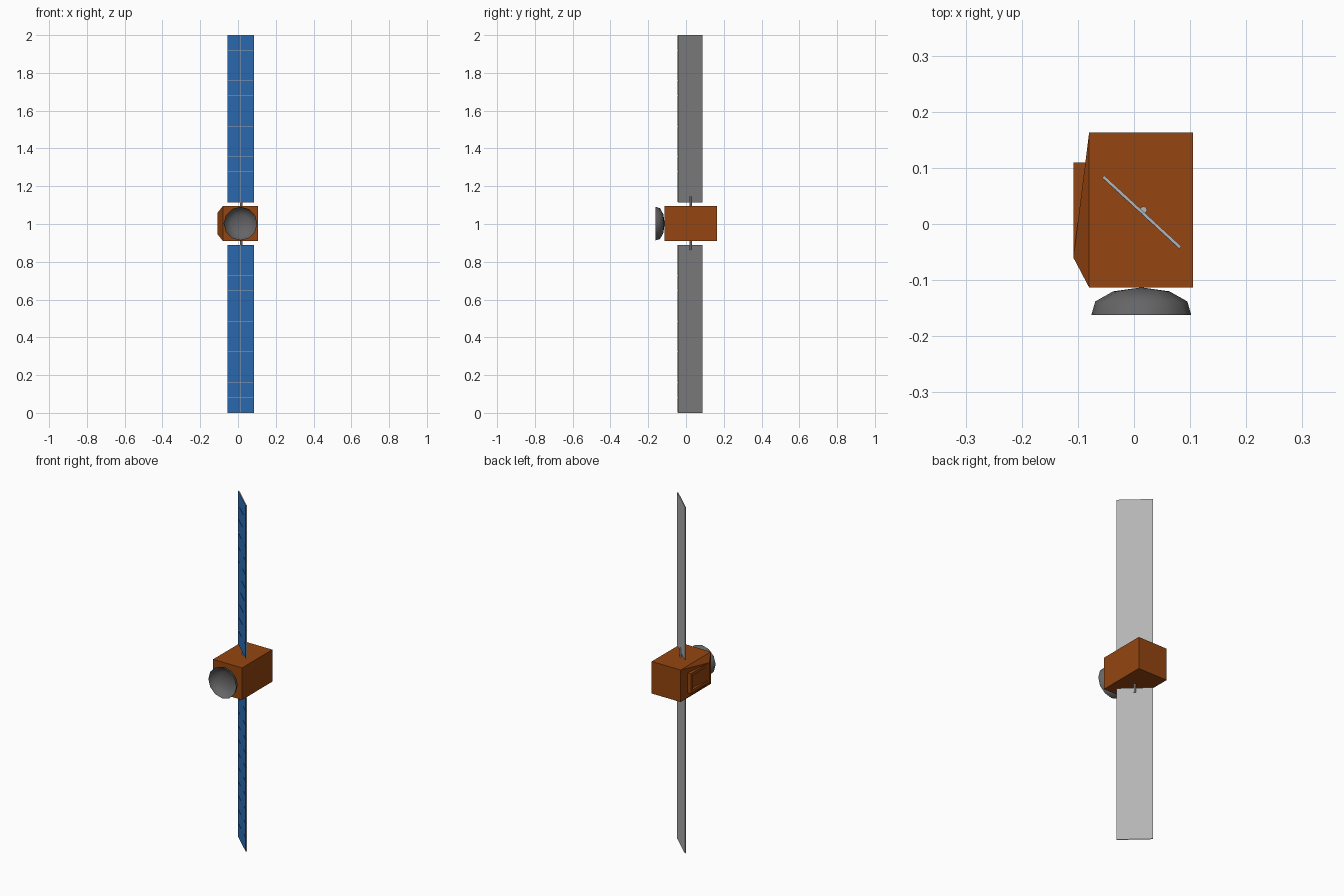
import bpy, bmesh, math
from mathutils import Matrix, Vector

if "Cube" in bpy.data.objects:
    bpy.data.objects.remove(bpy.data.objects["Cube"])


def material(name, rgb):
    m = bpy.data.materials.new(name)
    m.diffuse_color = (*rgb, 1)
    m.use_nodes = True
    m.node_tree.nodes["Principled BSDF"].inputs["Base Color"].default_value = m.diffuse_color
    return m


ORANGE = material("orange_foil", (0.30, 0.060, 0.005))
DARK = material("dark_grey", (0.13, 0.13, 0.135))
GREY = material("light_grey", (0.46, 0.46, 0.46))
BLUE = material("cell_blue", (0.027, 0.17, 0.52))


def finish(name, bm, *mats):
    bmesh.ops.recalc_face_normals(bm, faces=bm.faces)
    me = bpy.data.meshes.new(name)
    bm.to_mesh(me)
    bm.free()
    ob = bpy.data.objects.new(name, me)
    bpy.context.collection.objects.link(ob)
    for m in mats:
        me.materials.append(m)
    return ob


def add_box(bm, lo, hi):
    lo, hi = Vector(lo), Vector(hi)
    mat = Matrix.Translation((lo + hi) / 2) @ Matrix.Diagonal((*(hi - lo), 1))
    verts = bmesh.ops.create_cube(bm, size=1, matrix=mat)["verts"]
    return list({f for v in verts for f in v.link_faces})


# Main body box
Y0, Y1, Z0, Z1 = -0.113, 0.163, 0.91, 1.095
bm = bmesh.new()
add_box(bm, (-0.08, Y0, Z0), (0.105, Y1, Z1))
finish("body", bm, ORANGE)

# Tapered wedge on the left side, sloping back to the rear corner
bm = bmesh.new()
base = [bm.verts.new((-0.08, y, z)) for y, z in ((Y0, Z0), (Y1, Z0), (Y1, Z1), (Y0, Z1))]
low, high = bm.verts.new((-0.108, -0.06, 0.945)), bm.verts.new((-0.108, -0.06, 1.06))
for f in ((base[0], low, high, base[3]), (base[1], base[2], high, low),
          (base[0], base[1], low), (base[3], high, base[2])):
    bm.faces.new(f)
finish("side_wedge", bm, ORANGE)

# Raised hatch on the wedge with a recessed centre
bm = bmesh.new()
faces = add_box(bm, (-0.108, -0.06, 0.945), (-0.082, 0.11, 1.06))
bm.normal_update()
outer = min(faces, key=lambda f: f.calc_center_median().x)
bmesh.ops.inset_region(bm, faces=[outer], thickness=0.024)
bmesh.ops.inset_region(bm, faces=[outer], thickness=0.0005, depth=-0.014)
finish("side_hatch", bm, ORANGE)

# Dish: low-poly bowl opening to the front
bm = bmesh.new()
profile = [(0, -0.113), (0.05, -0.120), (0.082, -0.138), (0.089, -0.162)]
vs = [bm.verts.new((r, y, 0)) for r, y in profile]
es = [bm.edges.new(p) for p in zip(vs, vs[1:])]
bmesh.ops.spin(bm, geom=vs + es, cent=(0, 0, 0), axis=(0, 1, 0),
               angle=math.tau, steps=12)
bmesh.ops.remove_doubles(bm, verts=bm.verts, dist=0.0005)
for f in bm.faces:
    f.smooth = True
dish = finish("dish", bm, DARK)
dish.location = (0.013, 0, 1.002)

# Solar panels: turned boards with a grid of blue cells on the front
WIDTH, THICK, COLS, ROWS = 0.187, 0.005, 6, 11
TURN = math.atan2(-0.127, 0.138)


def panel(name, z0, z1):
    bm = bmesh.new()
    add_box(bm, (-WIDTH / 2, -THICK / 2, z0), (WIDTH / 2, THICK / 2, z1))
    cw, ch, gap = WIDTH / COLS, (z1 - z0) / ROWS, 0.0008
    for c in range(COLS):
        for r in range(ROWS):
            x, z = -WIDTH / 2 + c * cw, z0 + r * ch
            left = gap * (3 if c == COLS // 2 else 1)
            right = gap * (3 if c == COLS // 2 - 1 else 1)
            for f in add_box(bm, (x + left, -THICK / 2 - 0.0008, z + gap),
                             (x + cw - right, -THICK / 2 + 0.0005, z + ch - gap)):
                f.material_index = 1
    ob = finish(name, bm, GREY, BLUE)
    ob.location = (0.014, 0.0215, 0)
    ob.rotation_euler.z = TURN


panel("lower_solar_panel", 0.0, 0.89)
panel("upper_solar_panel", 1.115, 2.0)

# Rods joining the panels to the body
for name, a, b in (("lower_rod", 0.862, 0.93), ("upper_rod", 1.075, 1.145)):
    bm = bmesh.new()
    bmesh.ops.create_cone(bm, cap_ends=True, segments=8, radius1=0.0065, radius2=0.0065,
                          depth=b - a, matrix=Matrix.Translation((0.017, 0.025, (a + b) / 2)))
    finish(name, bm, GREY)
